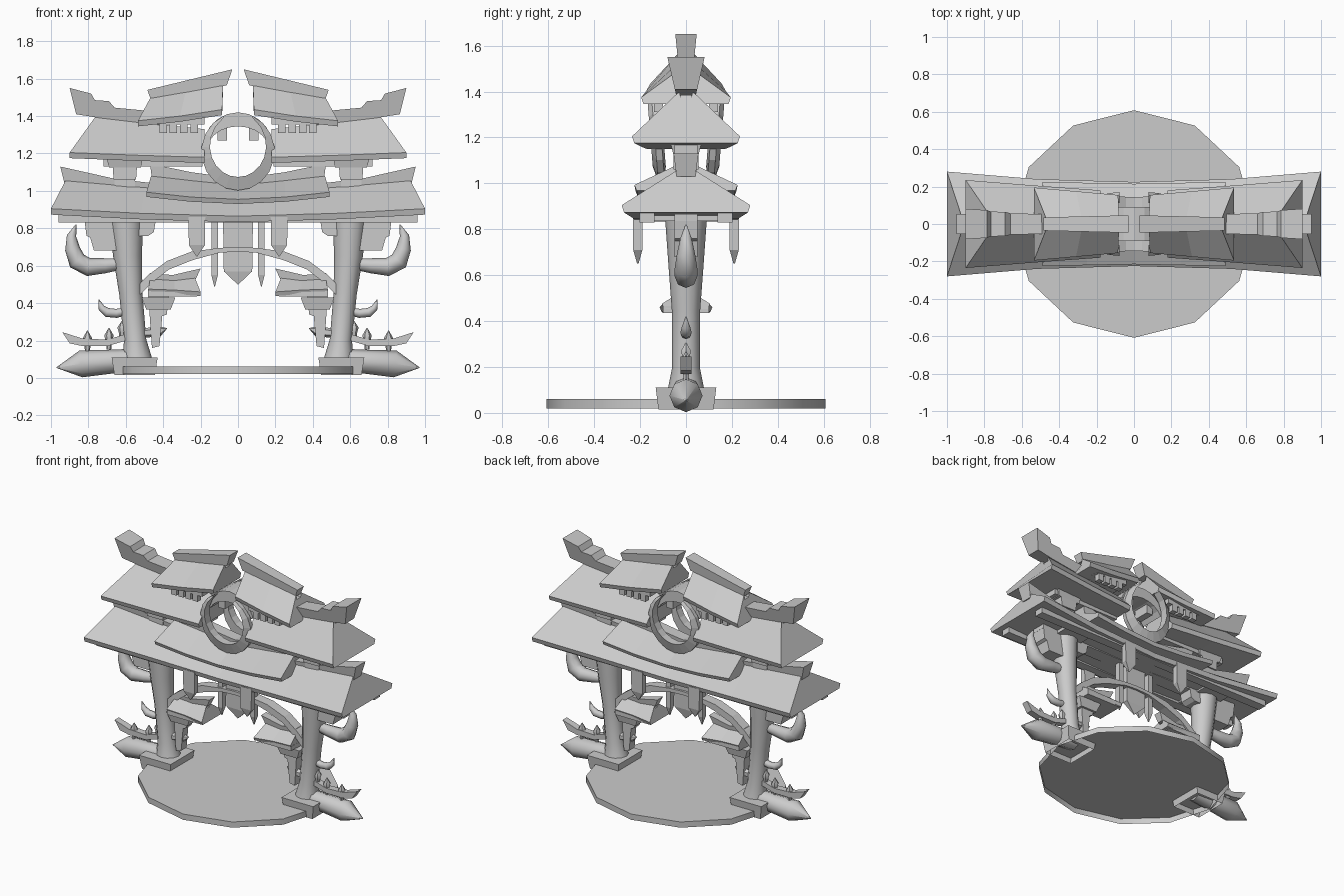
import bpy, bmesh, math

if "Cube" in bpy.data.objects:
    bpy.data.objects.remove(bpy.data.objects["Cube"], do_unlink=True)

STONE = bpy.data.materials.new("plain grey")
STONE.use_nodes = True
COLOUR = (0.6, 0.6, 0.6, 1)
STONE.diffuse_color = COLOUR
STONE.node_tree.nodes["Principled BSDF"].inputs["Base Color"].default_value = COLOUR


def loft(name, rings, mirror="", smooth=False, open_start=False):
    """Skin a row of equal-sized point rings; mirror names the mirrored axes."""
    bm = bmesh.new()
    rows = [[bm.verts.new(p) for p in ring] for ring in rings]
    n = len(rows[0])
    for a, b in zip(rows, rows[1:]):
        for i in range(n):
            j = (i + 1) % n
            bm.faces.new((a[i], a[j], b[j], b[i]))
    bm.faces.new(rows[-1])
    if not open_start:
        bm.faces.new(rows[0])
    bmesh.ops.recalc_face_normals(bm, faces=bm.faces)
    mesh = bpy.data.meshes.new(name)
    bm.to_mesh(mesh)
    bm.free()
    mesh.materials.append(STONE)
    obj = bpy.data.objects.new(name, mesh)
    bpy.context.collection.objects.link(obj)
    if mirror:
        mod = obj.modifiers.new("mirror", "MIRROR")
        mod.use_axis = ("x" in mirror, "y" in mirror, False)
        mod.use_mirror_merge = False
    if smooth:
        bpy.ops.object.select_all(action="DESELECT")
        bpy.context.view_layer.objects.active = obj
        obj.select_set(True)
        bpy.ops.object.shade_smooth_by_angle(angle=math.radians(50))


def prism(name, outline, half, flare=0, y=0, mirror="x"):
    """Front outline given thickness in y, widening upward by flare."""
    low = min(z for x, z in outline)
    loft(name, [[(x, y + s * (half + flare * (z - low)), z) for x, z in outline]
                for s in (-1, 1)], mirror)


def block(name, x0, x1, z0, z1, half, flare=0, y=0, mirror="x", lean=0):
    prism(name, [(x0, z0), (x1, z0), (x1 + lean, z1), (x0 - lean, z1)],
          half, flare, y, mirror)


def tube(name, path, sides=8, mirror="x"):
    """Round limb along (x, z, radius) points."""
    rings = []
    for i, (x, z, r) in enumerate(path):
        a, b = path[max(i - 1, 0)], path[min(i + 1, len(path) - 1)]
        dx, dz = b[0] - a[0], b[1] - a[1]
        d = math.hypot(dx, dz)
        ring = []
        for k in range(sides):
            t = math.tau * k / sides
            c = r * math.cos(t)
            ring.append((x - c * dz / d, r * math.sin(t), z + c * dx / d))
        rings.append(ring)
    loft(name, rings, mirror, smooth=True)


def roof(name, stations, ridge=0.03, lip=0.03, mirror="x"):
    """Bent roof shell from (ridge x, ridge z, eave x, eave y, eave z) stations."""
    rings = []
    for xr, zr, xe, ye, ze in stations:
        half = [(xr, ridge, zr), (xe, ye, ze), (xe, ye - 0.01, ze - lip)]
        under = [(xr, ridge * 0.7, zr - lip)]
        rings.append(half + [(x, -y, z) for x, y, z in reversed(half)]
                     + [(x, -y, z) for x, y, z in under] + under)
    loft(name, rings, mirror)


def gable(name, station, lip=0.03):
    """Thin leaning plate closing the outer end of a roof shell."""
    xr, zr, xe, ye, ze = station
    base = ze - lip * 0.5
    loft(name, [[(xe - 0.03 - d, -ye + 0.022, base), (xr - 0.012 - d, -0.02, zr - 0.015),
                 (xr - 0.012 - d, 0.02, zr - 0.015), (xe - 0.03 - d, ye - 0.022, base)]
                for d in (0, 0.012)], "x")


def mirrored(stations):
    return stations + [(-a, b, -c, d, e) for a, b, c, d, e in reversed(stations[:-1])]


# Round floor and flared pillar bases, hollow underneath
loft("floor_disc", [[(0.65 * math.sin(math.tau * i / 12), 0.608 * math.cos(math.tau * i / 12), z)
                     for i in range(12)] for z in (0.02, 0.06)], smooth=True, open_start=True)
loft("pillar_base", [[(0.5525 + a * sx, b * sy, z)
                      for sx, sy in ((-1, -1), (1, -1), (1, 1), (-1, 1))]
                     for a, b, z in ((0.108, 0.12, 0.015), (0.123, 0.132, 0.11))],
     "x", open_start=True)

# Leaning pillars and curved horns
tube("pillar", [(0.54, 0.1, 0.08), (0.55, 0.2, 0.06), (0.573, 0.45, 0.062),
                (0.59, 0.65, 0.077), (0.6, 0.86, 0.092)], 12)
tube("large_horn", [(0.62, 0.61, 0.03), (0.71, 0.6, 0.04), (0.8, 0.593, 0.049),
                    (0.86, 0.625, 0.05), (0.885, 0.69, 0.04), (0.89, 0.76, 0.025),
                    (0.865, 0.82, 0.003)])
tube("small_horn", [(0.58, 0.36, 0.02), (0.65, 0.345, 0.024), (0.7, 0.35, 0.025),
                    (0.73, 0.375, 0.018), (0.745, 0.42, 0.002)])
tube("root_spike", [(0.52, 0.1, 0.06), (0.64, 0.09, 0.062), (0.84, 0.075, 0.072),
                    (0.97, 0.055, 0.002)])

# Side prong with studs
prism("side_prong", [(0.58, 0.205), (0.7, 0.17), (0.83, 0.17), (0.9, 0.185), (0.94, 0.245),
                     (0.83, 0.21), (0.7, 0.205), (0.58, 0.24)], 0.024)
for x, z, h in ((0.805, 0.195, 0.058), (0.69, 0.21, 0.058), (0.62, 0.255, 0.05)):
    tube("prong_stud", [(x, z - h, 0.012), (x, z - h * 0.2, 0.018),
                        (x, z + h * 0.3, 0.025), (x, z + h, 0.002)], 6)
tube("inner_stud", [(0.5, 0.24, 0.025), (0.42, 0.25, 0.028), (0.38, 0.265, 0.002)], 6)

# Small inner shelters with struts
roof("shelter_roof", [(0.23, 0.535, 0.2, 0.115, 0.46), (0.34, 0.52, 0.34, 0.105, 0.47),
                      (0.47, 0.53, 0.48, 0.105, 0.475)], 0.02, 0.022)
prism("shelter_ridge", [(0.2, 0.585), (0.225, 0.53), (0.35, 0.51), (0.49, 0.53),
                        (0.47, 0.56), (0.35, 0.55)], 0.018, 0.15)
block("shelter_bracket", 0.36, 0.49, 0.365, 0.43, 0.045, 0.2, lean=0.025)
prism("shelter_strut", [(0.46, 0.16), (0.42, 0.17), (0.405, 0.33), (0.38, 0.34),
                        (0.37, 0.46), (0.48, 0.46), (0.47, 0.3)], 0.03)
block("shelter_post", 0.22, 0.48, 0.435, 0.465, 0.1)

# Curved brace between the pillars
arch = [(0.56, 0.47), (0.48, 0.55), (0.38, 0.625), (0.25, 0.675), (0.1, 0.695), (0, 0.7)]
prism("arch_brace", arch + [(x * 0.97, z - 0.045 + 0.02 * (x < 0.2)) for x, z in reversed(arch)],
      0.035)

# Under-roof beams and brackets
block("long_beam", -0.96, 0.96, 0.83, 0.865, 0.033, y=0.17, mirror="y")
block("beam_end", 0.82, 0.96, 0.83, 0.89, 0.033, y=0.17, mirror="xy")
block("cross_beam", 0.5, 0.7, 0.835, 0.88, 0.2)
block("spine_beam", -0.82, 0.82, 0.835, 0.88, 0.05, mirror="")
prism("outer_bracket", [(0.62, 0.68), (0.77, 0.68), (0.79, 0.75), (0.81, 0.76),
                        (0.82, 0.84), (0.62, 0.84)], 0.05)
prism("inner_bracket", [(0.44, 0.84), (0.45, 0.78), (0.48, 0.76), (0.56, 0.76), (0.56, 0.84)], 0.05)


def banner(name, x, w, top, side, tip, y=0, mirror="x"):
    """Hanging strip with a point at its foot."""
    loft(name, [[(x - a, y - t, z), (x + a, y - t, z), (x + a, y + t, z), (x - a, y + t, z)]
                for a, t, z in ((w, 0.02, top), (w * 0.95, 0.02, side), (0.002, 0.003, tip))],
         mirror)


# Hanging banners
banner("centre_banner", 0, 0.08, 0.85, 0.57, 0.5, mirror="")
banner("narrow_banner", 0.125, 0.018, 0.85, 0.55, 0.49)
banner("front_banner", 0.22, 0.045, 0.86, 0.71, 0.65, y=0.21, mirror="xy")

# Lower roof with horned ridge, and the overlapping centre roof
lower = mirrored([(0.92, 1.06, 1.0, 0.28, 0.905), (0.5, 1.02, 0.52, 0.24, 0.88),
                  (0, 0.99, 0, 0.225, 0.865)])
roof("lower_roof", lower, 0.035, 0.032, mirror="")
gable("lower_gable", lower[0])
prism("lower_ridge", [(0.95, 1.13), (0.66, 1.065), (0.4, 1.035), (0.4, 0.99),
                      (0.66, 1.02), (0.925, 1.03)], 0.035, 0.14)
roof("centre_roof", mirrored([(0.465, 1.08, 0.49, 0.225, 0.993), (0.25, 1.055, 0.25, 0.22, 0.967),
                              (0, 1.03, 0, 0.215, 0.955)]), 0.04, 0.025, mirror="")
prism("centre_ridge", [(0.47, 1.145), (0.25, 1.1), (0, 1.065), (0, 1.01), (0.25, 1.035),
                       (0.46, 1.06)], 0.035, 0.1)

# Stacked posts between the roofs
block("post_foot", 0.55, 0.66, 1.02, 1.12, 0.045)
block("post_neck", 0.545, 0.665, 1.06, 1.13, 0.055, lean=0.005)
block("post_cap", 0.52, 0.69, 1.125, 1.21, 0.055, 0.25, lean=0.02)
block("upper_beam", 0.19, 0.72, 1.13, 1.18, 0.05)

# Upper roof with stepped horns
upper = [(0.76, 1.4, 0.9, 0.235, 1.205), (0.5, 1.365, 0.52, 0.205, 1.19),
         (0.18, 1.33, 0.18, 0.18, 1.18)]
roof("upper_roof", upper)
gable("upper_gable", upper[0])
prism("stepped_horn", [(0.9, 1.55), (0.785, 1.52), (0.765, 1.485), (0.69, 1.48), (0.66, 1.445),
                       (0.4, 1.42), (0.4, 1.35), (0.74, 1.39), (0.865, 1.41)], 0.035, 0.23)

# Split top roof, ridges and dentils
roof("top_roof", [(0.47, 1.495, 0.535, 0.195, 1.375), (0.28, 1.53, 0.31, 0.175, 1.4),
                  (0.08, 1.57, 0.085, 0.155, 1.435)])
prism("top_ridge", [(0.03, 1.65), (0.485, 1.54), (0.465, 1.485), (0.25, 1.525),
                    (0.06, 1.565)], 0.03, 0.1)
for i in range(4):
    x = 0.235 + 0.055 * i
    block("dentil", x - 0.02, x + 0.02, 1.31, 1.41, 0.02, y=0.12, mirror="xy")
block("top_rail", 0.18, 0.44, 1.355, 1.39, 0.14)
block("centre_dentil", 0.06, 0.11, 1.27, 1.38, 0.06)

# Front and back crescents around the round opening
rings = []
for i in range(17):
    u = i / 8 - 1
    a = math.radians(-90 + 156 * u)
    thick = 0.008 + 0.06 * (1 - u * u)
    ring = []
    for r, dy in ((0.196, -0.012), (0.196, 0.016), (0.196 - thick, 0.035), (0.196 - thick, -0.022)):
        z = 1.21 + r * 1.06 * math.sin(a)
        ring.append((r * math.cos(a), 0.12 + dy + 0.08 * (z - 1.2), z))
    rings.append(ring)
loft("crescent", rings, "y")

# Curved bridge over the opening
angles = [math.radians(20 + 17.5 * i) for i in range(9)]
prism("opening_bridge", [(0.19 * math.cos(a), 1.22 + 0.2 * math.sin(a)) for a in angles]
      + [(0.165 * math.cos(a), 1.22 + 0.125 * math.sin(a)) for a in reversed(angles)],
      0.09, mirror="")
